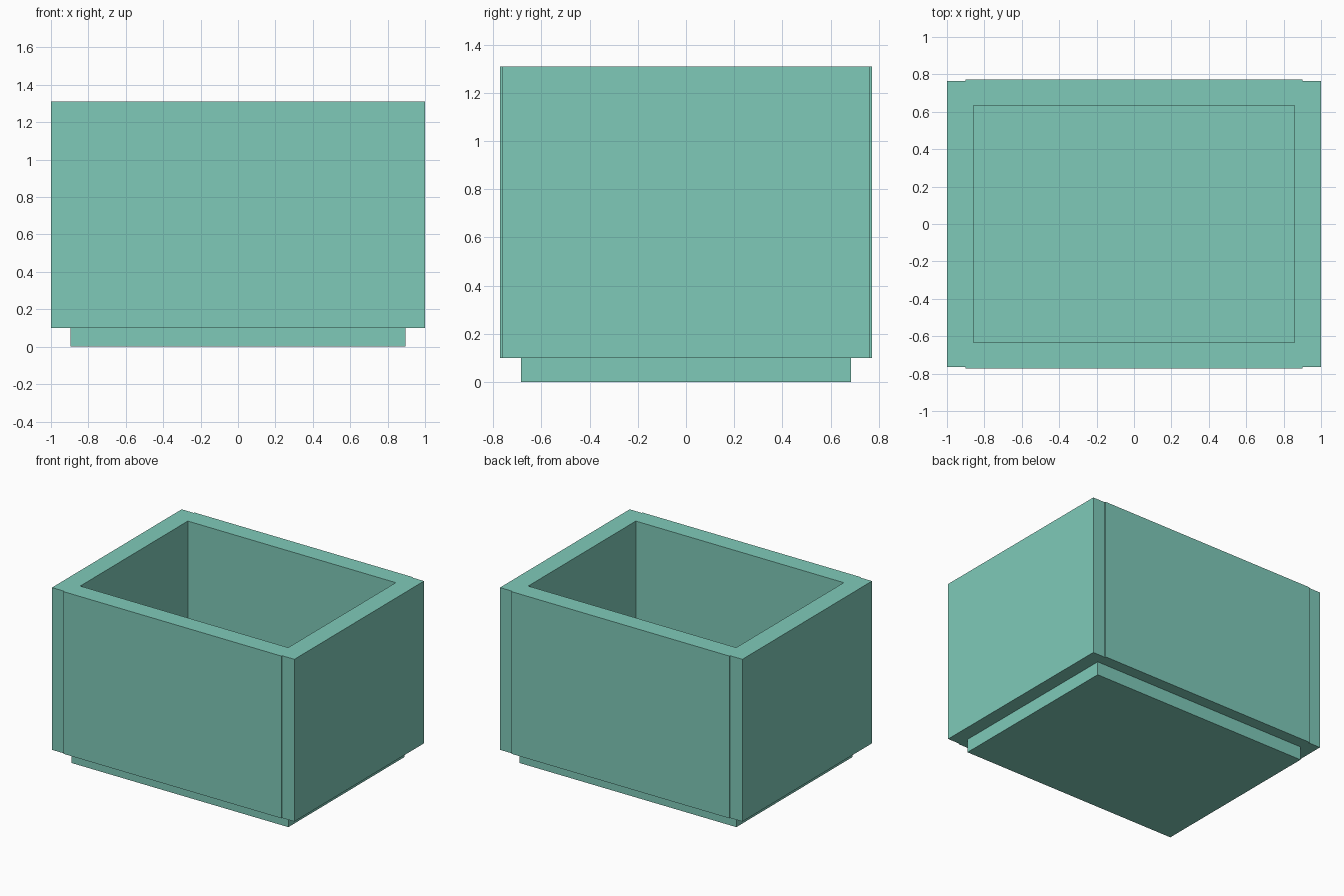
import bpy, bmesh

if "Cube" in bpy.data.objects:
    bpy.data.objects.remove(bpy.data.objects["Cube"])

# half sizes and heights
BX, BY, Z0, Z1 = 1.0, 0.764, 0.10, 1.31
PANEL_X, PANEL_Y = 0.90, 0.772

mat = bpy.data.materials.new("soft teal")
mat.diffuse_color = (0.212, 0.591, 0.485, 1)
mat.use_nodes = True
mat.node_tree.nodes["Principled BSDF"].inputs["Base Color"].default_value = mat.diffuse_color


def make_box(bm, x0, x1, y0, y1, z0, z1):
    verts = bmesh.ops.create_cube(bm, size=1)["verts"]
    for v in verts:
        v.co = (x1 if v.co.x > 0 else x0,
                y1 if v.co.y > 0 else y0,
                z1 if v.co.z > 0 else z0)


def inset_and_move(bm, face, hx, hy, z):
    """Inset a horizontal face to half size hx, hy, then extrude it to height z."""
    bmesh.ops.inset_region(bm, faces=[face], thickness=0.05)
    for v in face.verts:
        v.co.x = hx if v.co.x > 0 else -hx
        v.co.y = hy if v.co.y > 0 else -hy
    new = bmesh.ops.extrude_discrete_faces(bm, faces=[face])["faces"][0]
    for v in new.verts:
        v.co.z = z


def finish(bm, name):
    bm.normal_update()
    bmesh.ops.recalc_face_normals(bm, faces=bm.faces[:])
    mesh = bpy.data.meshes.new(name)
    bm.to_mesh(mesh)
    bm.free()
    mesh.materials.append(mat)
    obj = bpy.data.objects.new(name, mesh)
    bpy.context.collection.objects.link(obj)


# planter body: hollow from the top, with a recessed plinth below
bm = bmesh.new()
make_box(bm, -BX, BX, -BY, BY, Z0, Z1)
bm.normal_update()
top = max(bm.faces, key=lambda f: f.calc_center_median().z)
bottom = min(bm.faces, key=lambda f: f.calc_center_median().z)
inset_and_move(bm, top, 0.858, 0.634, 0.20)
inset_and_move(bm, bottom, 0.895, 0.685, 0.0)
finish(bm, "planter_body")

# slightly raised panels on the front and back
for name, side in (("front_panel", -1), ("back_panel", 1)):
    bm = bmesh.new()
    ys = sorted((side * BY, side * PANEL_Y))
    make_box(bm, -PANEL_X, PANEL_X, ys[0], ys[1], Z0, Z1)
    finish(bm, name)
